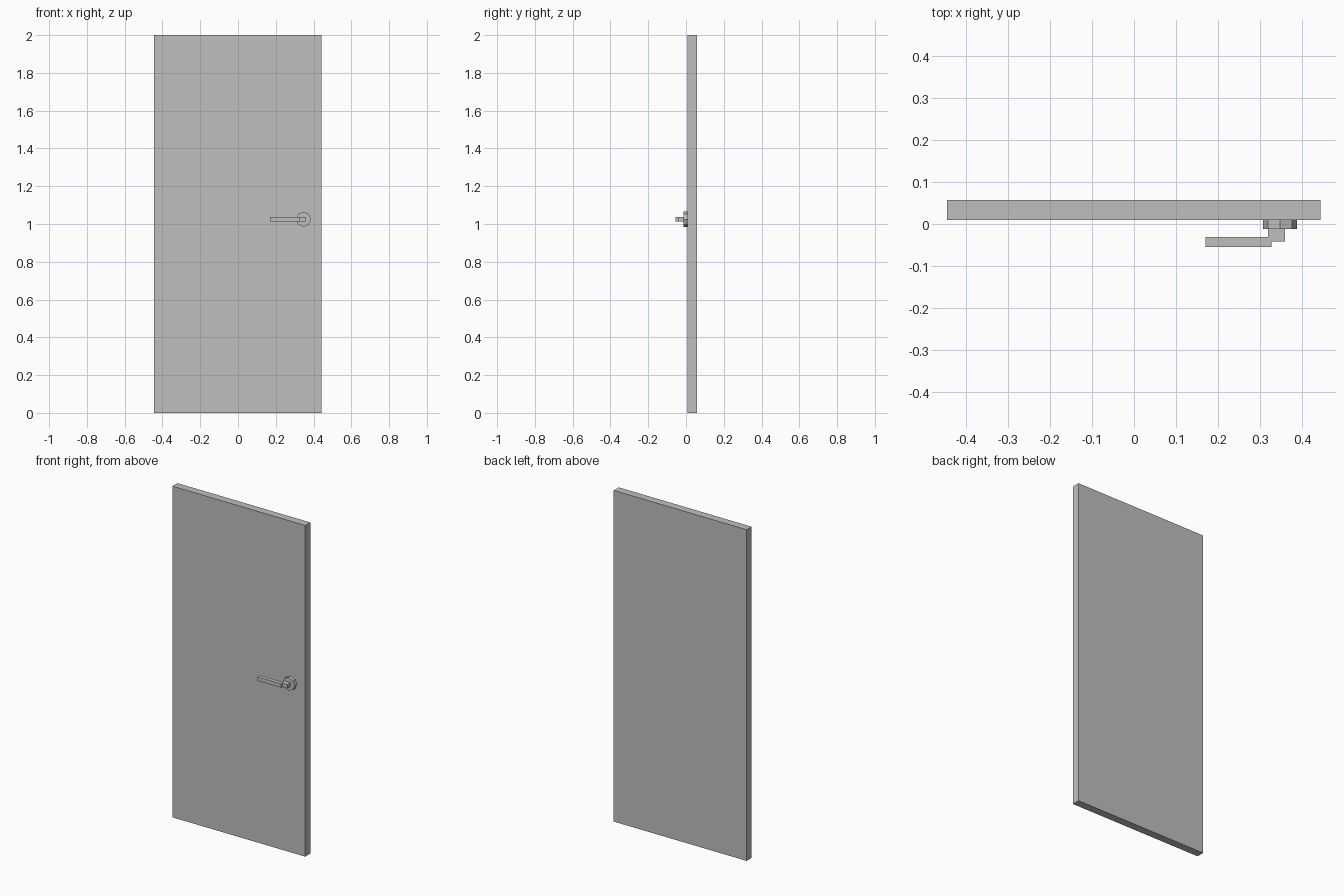
import bpy
from math import pi
from mathutils import Matrix

cube = bpy.data.objects.get("Cube")
if cube:
    bpy.data.objects.remove(cube, do_unlink=True)

# Single flat paint colour
grey = bpy.data.materials.new("warm_grey")
grey.use_nodes = True
colour = (0.53, 0.52, 0.505, 1)
grey.diffuse_color = colour
grey.node_tree.nodes["Principled BSDF"].inputs["Base Color"].default_value = colour


def box(name, x, y, z):
    """Box given by its (min, max) range on each axis."""
    bpy.ops.mesh.primitive_cube_add(size=1)
    ob = bpy.context.object
    ob.name = name
    spans = (x, y, z)
    size = [b - a for a, b in spans]
    centre = [(a + b) / 2 for a, b in spans]
    ob.data.transform(Matrix.Translation(centre) @ Matrix.Diagonal((*size, 1)))
    ob.data.materials.append(grey)
    return ob


# Door slab
box("door_panel", (-0.445, 0.443), (0.009, 0.057), (0, 2))

# Handle: octagonal rose, short neck and lever
handle_z = 1.025
bpy.ops.mesh.primitive_cylinder_add(
    vertices=8, radius=0.04, depth=0.021,
    location=(0.347, -0.0015, handle_z), rotation=(pi / 2, 0, 0))
rose = bpy.context.object
rose.name = "handle_rose"
rose.data.materials.append(grey)

grip = (handle_z - 0.012, handle_z + 0.012)
box("handle_neck", (0.319, 0.359), (-0.042, -0.012), grip)
box("handle_lever", (0.17, 0.327), (-0.055, -0.031), grip)
